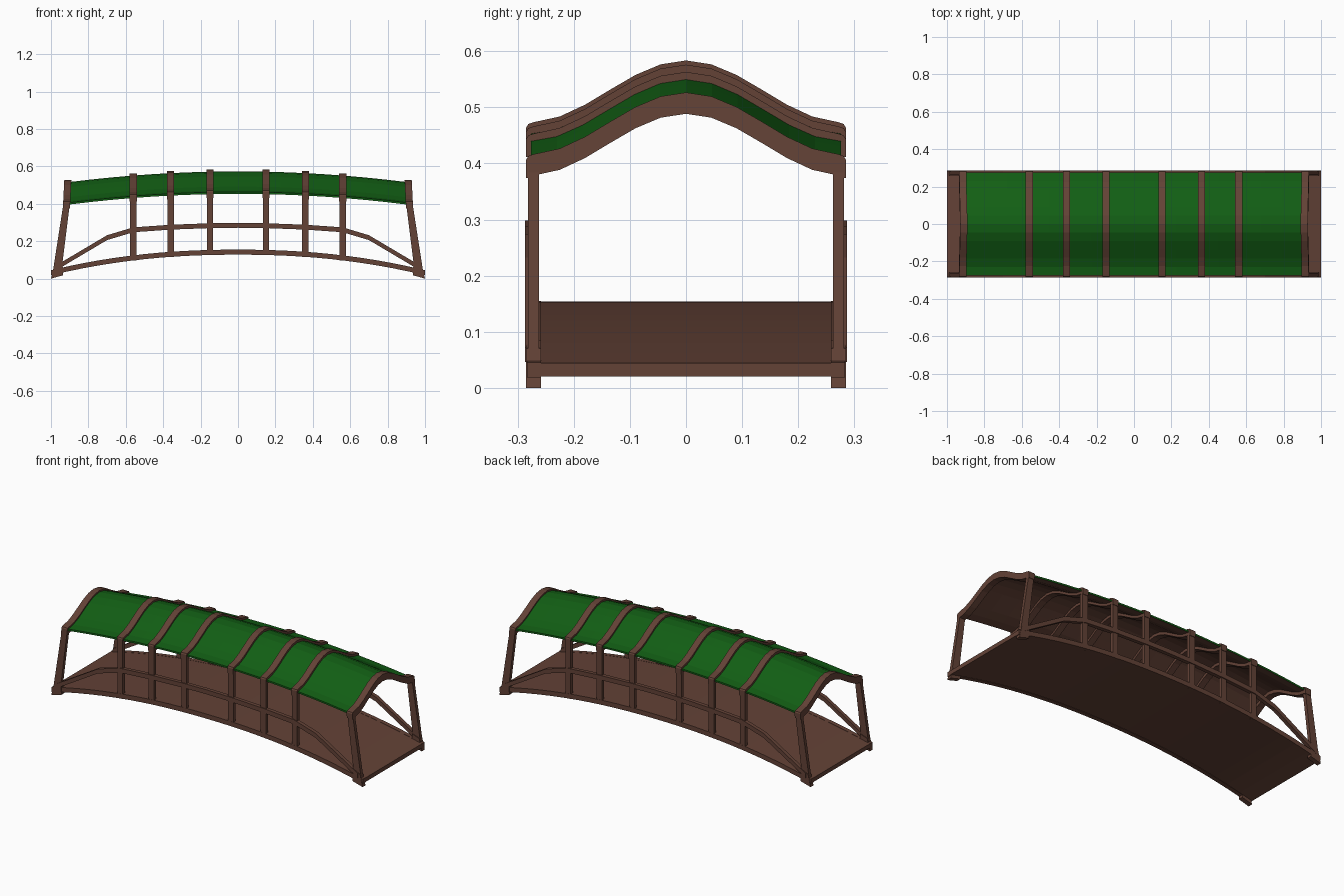
import bpy, bmesh, math

if "Cube" in bpy.data.objects:
    bpy.data.objects.remove(bpy.data.objects["Cube"])


def material(name, rgb):
    m = bpy.data.materials.new(name)
    m.diffuse_color = (*rgb, 1)
    m.use_nodes = True
    m.node_tree.nodes["Principled BSDF"].inputs["Base Color"].default_value = m.diffuse_color
    return m


WOOD = material("brown wood", (0.125, 0.054, 0.037))
GREEN = material("green roofing", (0.006, 0.112, 0.007))


def finish(name, bm, mats):
    bmesh.ops.recalc_face_normals(bm, faces=bm.faces)
    me = bpy.data.meshes.new(name)
    bm.to_mesh(me)
    bm.free()
    for m in mats:
        me.materials.append(m)
    ob = bpy.data.objects.new(name, me)
    bpy.context.collection.objects.link(ob)
    return ob


def band(name, upper, lower, put_a, put_b):
    """Closed solid from an upper and lower polyline placed on two sides."""
    bm = bmesh.new()
    rings = [[bm.verts.new(f) for f in (put_a(*u), put_b(*u), put_b(*l), put_a(*l))]
             for u, l in zip(upper, lower)]
    for r, s in zip(rings, rings[1:]):
        for i in range(4):
            j = (i + 1) % 4
            bm.faces.new((r[i], r[j], s[j], s[i]))
    bm.faces.new(rings[0])
    bm.faces.new(rings[-1])
    return finish(name, bm, [WOOD])


def xz_band(name, upper, lower, y0, y1):
    return band(name, upper, lower, lambda x, z: (x, y0, z), lambda x, z: (x, y1, z))


def deck_z(x):
    return 0.154 - 0.11 * abs(x) ** 2.2


def roof_z(x, y):
    bell = 0.5 + 0.5 * math.cos(math.pi * min(abs(y) / 0.28, 1))
    return 0.463 - 0.07 * x * x + 0.11 * bell


# Arched walking deck and its two side beams
xs = [-1 + i / 12 for i in range(25)]
xz_band("deck", [(x, deck_z(x)) for x in xs],
        [(x, deck_z(x) - 0.024) for x in xs], -0.26, 0.26)

rail_half = [(0.97, 0.062), (0.70, 0.222), (0.56, 0.264), (0.36, 0.278), (0.15, 0.286)]
rail = [(-x, z) for x, z in rail_half] + [(0, 0.288)] + rail_half[::-1]

for side, label in ((-1, "front"), (1, "back")):
    inner, outer = side * 0.262, side * 0.284
    xz_band(label + "_deck_beam", [(x, deck_z(x) + 0.001) for x in xs],
            [(x, deck_z(x) - 0.026) for x in xs], side * 0.258, side * 0.283)
    # Handrail running down to the feet
    xz_band(label + "_handrail", [(x, z + 0.010) for x, z in rail],
            [(x, z - 0.016) for x, z in rail], side * 0.265, side * 0.287)
    for e, end in ((-1, "left"), (1, "right")):
        # Leaning end post and sheared foot block
        xz_band(f"{label}_{end}_end_post", [(e * 0.898, 0.41), (e * 0.943, 0.05)],
                [(e * 0.932, 0.41), (e * 0.988, 0.05)], inner, side * 0.282)
        xz_band(f"{label}_{end}_foot",
                [(e * 0.938, 0.085), (e * 0.935, 0.018)],
                [(e * 0.983, 0.07), (e * 1.0, 0.0)], side * 0.258, side * 0.285)
    # Upright posts
    for x in (-0.56, -0.36, -0.15, 0.15, 0.36, 0.56):
        xz_band(label + "_post", [(x - 0.017, 0.44), (x - 0.017, deck_z(x) - 0.026)],
                [(x + 0.017, 0.44), (x + 0.017, deck_z(x) - 0.026)],
                inner, side * 0.282)

# Bell-shaped roof ribs with rounded eave corners
ys = [-0.27 + i * 0.045 for i in range(13)]
for x in (-0.915, -0.56, -0.36, -0.15, 0.15, 0.36, 0.56, 0.915):
    end = abs(x) > 0.9
    up = [(y, roof_z(x, y) + 0.012) for y in ys]
    lo = [(y, roof_z(x, y) - 0.026) for y in ys]
    zt, zb = roof_z(x, 0.28), roof_z(x, 0.28) - 0.03
    up = [(-0.285, zt + 0.002), (-0.281, zt + 0.009)] + up + [(0.281, zt + 0.009), (0.285, zt + 0.002)]
    lo = [(-0.285, zb), (-0.281, zb)] + lo + [(0.281, zb), (0.285, zb)]
    lean = -0.05 * (1 if x > 0 else -1) if end else 0
    mid = roof_z(x, 0.2)
    band("roof_end_rib" if end else "roof_rib", up, lo,
         lambda y, z: (x - 0.019 + lean * (z - mid), y, z),
         lambda y, z: (x + 0.019 + lean * (z - mid), y, z))

# Roof sheet: green on the outside, wood underneath
bm = bmesh.new()
rx = [-0.905 + 1.81 * i / 16 for i in range(17)]
ry = [-0.276 + 0.046 * i for i in range(13)]
grid = [[bm.verts.new((x, y, roof_z(x, y))) for y in ry] for x in rx]
under = [[bm.verts.new((x, y, roof_z(x, y) - 0.01)) for y in ry] for x in rx]
for i in range(16):
    for j in range(12):
        for g, mat in ((grid, 0), (under, 1)):
            f = bm.faces.new((g[i][j], g[i + 1][j], g[i + 1][j + 1], g[i][j + 1]))
            f.material_index = mat
for i in range(16):
    for j in (0, 12):
        bm.faces.new((grid[i][j], grid[i + 1][j], under[i + 1][j], under[i][j]))
for j in range(12):
    for i in (0, 16):
        bm.faces.new((grid[i][j], grid[i][j + 1], under[i][j + 1], under[i][j]))
finish("roof_sheet", bm, [GREEN, WOOD])
